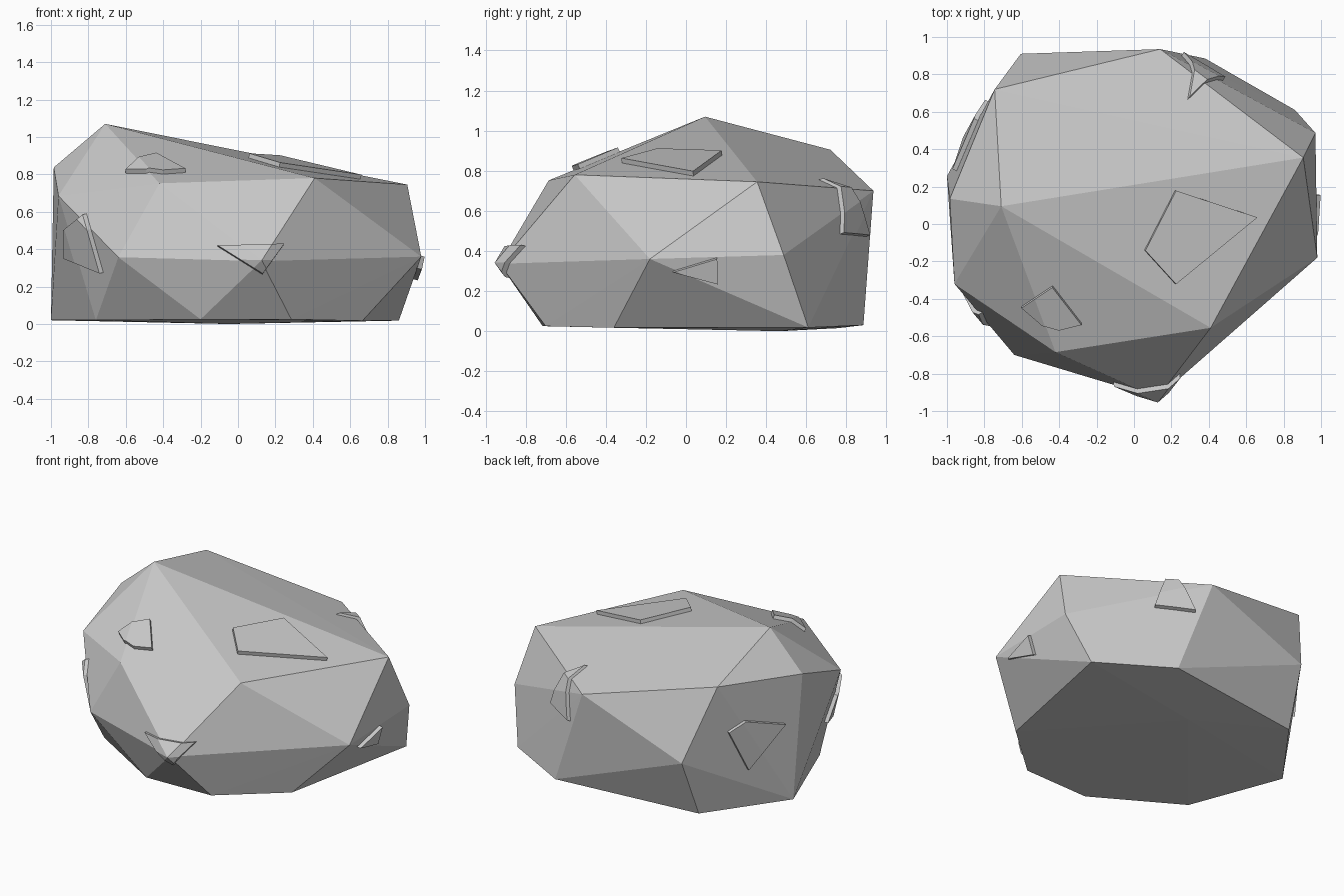
import bpy, bmesh
from mathutils import Vector

if "Cube" in bpy.data.objects:
    bpy.data.objects.remove(bpy.data.objects["Cube"])

# Boulder: convex hull of its corner points, by height band
crown = [(-.71, .095, 1.07), (-.745, .72, .905), (.14, .935, .70), (.905, .355, .745),
         (.41, -.555, .78), (-.42, -.685, .752), (-.96, -.32, .685), (-.985, .135, .837)]
girdle = [(-.605, .91, .41), (.97, .487, .38), (.98, -.18, .36), (.125, -.93, .336), (-.64, -.70, .357)]
base = [(-1, .256, .02), (-.76, -.375, .02), (-.2, -.715, .025), (.285, -.70, .025), (.665, -.36, .017),
        (.86, .61, .018), (.38, .885, .03), (-.63, .76, .015), (-.05, .47, 0)]


def hull():
    bm = bmesh.new()
    for p in crown + girdle + base:
        bm.verts.new(p)
    bmesh.ops.convex_hull(bm, input=bm.verts[:])
    bmesh.ops.recalc_face_normals(bm, faces=bm.faces[:])
    return bm


def finish(bm, name):
    me = bpy.data.meshes.new(name)
    bm.to_mesh(me)
    bm.free()
    bpy.context.collection.objects.link(bpy.data.objects.new(name, me))


# Chip: patch of the hull cut out by a polygon along a direction, then thickened
def chip(name, pts, direction, thick=.025):
    pts = [Vector(p) for p in pts]
    d = Vector(direction).normalized()
    mid = sum(pts, Vector()) / len(pts)
    bm = hull()
    bmesh.ops.delete(bm, geom=[f for f in bm.faces if f.normal.dot(d) < .02], context='FACES')
    for a, b in zip(pts, pts[1:] + pts[:1]):
        n = (b - a).cross(d).normalized()
        if n.dot(mid - a) > 0:
            n = -n
        bmesh.ops.bisect_plane(bm, geom=bm.verts[:] + bm.edges[:] + bm.faces[:],
                               plane_co=a, plane_no=n, clear_outer=True)
    push = sum((f.normal * f.calc_area() for f in bm.faces), Vector()).normalized() * thick
    res = bmesh.ops.extrude_face_region(bm, geom=bm.faces[:], use_keep_orig=True)
    for v in res['geom']:
        if isinstance(v, bmesh.types.BMVert):
            v.co += push
    bmesh.ops.recalc_face_normals(bm, faces=bm.faces[:])
    finish(bm, name)


finish(hull(), "boulder")

# Chips outlined from above
chip("top_chip", [(.056, -.14, 0), (.22, .18, 0), (.655, .037, 0), (.22, -.32, 0)], (0, 0, 1))
chip("top_front_chip", [(-.6, -.44, 0), (-.435, -.33, 0), (-.28, -.53, 0), (-.4, -.56, 0), (-.49, -.535, 0)], (0, 0, 1))
# Chips outlined from the sides
chip("right_chip", [(0, -.065, .30), (0, .155, .367), (0, .16, .24)], (1, 0, 0))
chip("front_chip", [(-.11, 0, .415), (.245, 0, .425), (.13, 0, .265)], (0, -1, 0))
chip("front_left_chip", [(-.915, 0, .505), (-.81, 0, .59), (-.72, 0, .275), (-.915, 0, .355)], (0, -1, 0))
# Chip folded over the back edge
chip("back_chip", [(.26, .91, .48), (.48, .775, .49), (.29, .67, .76)], (.41, .71, .565))
# Chip on the back left face, outlined in a slanted frame
R, T, Z = Vector((-.819, -.574, 0)), Vector((-.574, .819, 0)), Vector((0, 0, 1))
U = .91 * Z - .415 * T
chip("back_left_chip", [R * r + U * u for r, u in [(.259, .121), (.365, .19), (.614, .171), (.383, -.115)]],
     .91 * T + .415 * Z)
